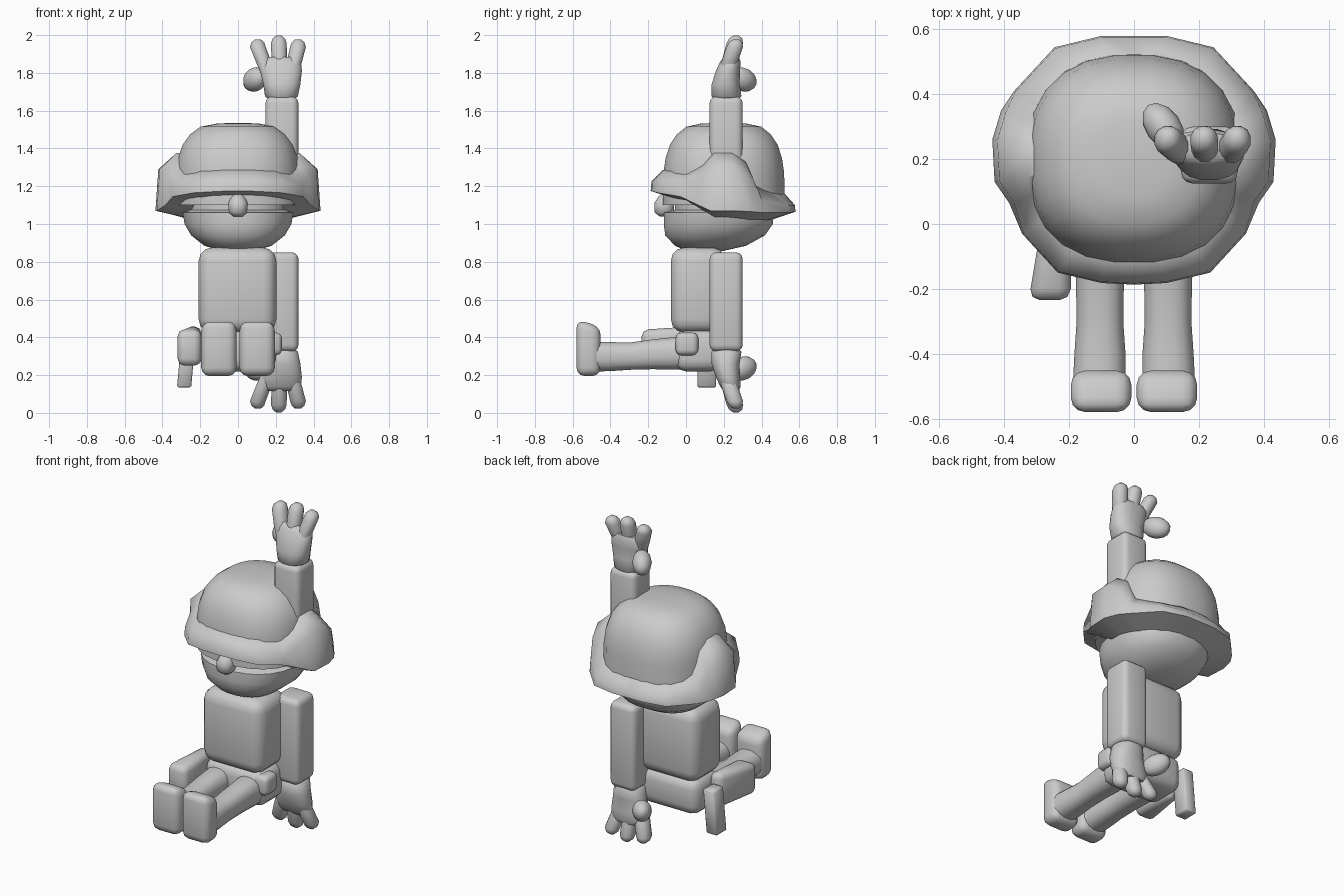
import bpy, math
from mathutils import Matrix

if "Cube" in bpy.data.objects:
    bpy.data.objects.remove(bpy.data.objects["Cube"])

grey = bpy.data.materials.new("plain_grey")
grey.diffuse_color = (0.6, 0.6, 0.6, 1)
grey.use_nodes = True
grey.node_tree.nodes["Principled BSDF"].inputs["Base Color"].default_value = grey.diffuse_color


def finish(ob, angle=50):
    ob.data.materials.append(grey)
    bpy.ops.object.select_all(action='DESELECT')
    ob.select_set(True)
    bpy.context.view_layer.objects.active = ob
    bpy.ops.object.shade_smooth_by_angle(angle=math.radians(angle))
    return ob


def mesh(name, verts, faces, angle=50):
    me = bpy.data.meshes.new(name)
    me.from_pydata(verts, [], faces)
    ob = bpy.data.objects.new(name, me)
    bpy.context.collection.objects.link(ob)
    bpy.context.view_layer.objects.active = ob
    ob.select_set(True)
    bpy.ops.object.mode_set(mode='EDIT')
    bpy.ops.mesh.select_all(action='SELECT')
    bpy.ops.mesh.normals_make_consistent(inside=False)
    bpy.ops.object.mode_set(mode='OBJECT')
    return finish(ob, angle)


def skin(m, n):
    """Quads between m closed rings of n points."""
    return [(r * n + i, r * n + (i + 1) % n, (r + 1) * n + (i + 1) % n, (r + 1) * n + i)
            for r in range(m - 1) for i in range(n)]


def loft(name, rings, power=2.0, n=16, axis='z', angle=60):
    """Rings are (height, centre a, centre b, half a, half b)."""
    verts = []
    for h, ca, cb, ra, rb in rings:
        for i in range(n):
            t = 2 * math.pi * (i + 0.5) / n
            c, s = math.cos(t), math.sin(t)
            a = ca + ra * math.copysign(abs(c) ** (2 / power), c)
            b = cb + rb * math.copysign(abs(s) ** (2 / power), s)
            verts.append((a, b, h) if axis == 'z' else (a, h, b))
    m = len(rings)
    faces = skin(m, n) + [tuple(range(n)), tuple(range((m - 1) * n, m * n))]
    return mesh(name, verts, faces, angle)


def box(name, x, y, z, bevel, segs=3):
    """Rounded box from (min, max) extents."""
    bpy.ops.mesh.primitive_cube_add(size=1)
    ob = bpy.context.object
    ob.name = name
    ob.data.transform(Matrix.Translation([sum(e) / 2 for e in (x, y, z)])
                      @ Matrix.Diagonal([e[1] - e[0] for e in (x, y, z)] + [1]))
    mod = ob.modifiers.new("round", 'BEVEL')
    mod.width, mod.segments = bevel, segs
    bpy.ops.object.modifier_apply(modifier="round")
    return finish(ob)


def ball(name, loc, scale, rot=(0, 0, 0)):
    bpy.ops.mesh.primitive_uv_sphere_add(segments=12, ring_count=8, location=loc, rotation=rot)
    ob = bpy.context.object
    ob.name, ob.scale = name, scale
    return finish(ob, 80)


# Head: jaw, cheeks, then a step back to the eye band
head = [(.858, .09, 0, .20), (.885, .18, -.06, .32), (.94, .25, -.112, .42),
        (1.0, .285, -.12, .462), (1.06, .295, -.118, .467), (1.075, .265, -.06, .46),
        (1.22, .265, -.06, .46)]
loft("head", [(z, 0, (a + b) / 2, w, (b - a) / 2) for z, w, a, b in head], 2.3, 24, angle=50)
loft("nose", [(1.04, 0, -.11, .025, .03), (1.06, 0, -.115, .05, .052), (1.11, 0, -.115, .052, .055),
              (1.14, 0, -.10, .04, .05), (1.16, 0, -.09, .02, .04)], 2.3, 12)

# Helmet dome
dome = [(1.10, .33, .325), (1.27, .33, .322), (1.35, .32, .31), (1.42, .295, .287),
        (1.475, .255, .25), (1.515, .20, .20), (1.532, .11, .12), (1.535, .03, .03)]
loft("helmet_dome", [(z, 0, .2, rx, ry) for z, rx, ry in dome], 2.4, 24)

# Helmet rim: front brim, ear covers and neck guard; rows are
# x, y of the edge, height of bottom, height of outer top, height where it meets the dome
half = [(.0, -.187, 1.165, 1.225, 1.285), (.10, -.182, 1.163, 1.225, 1.285),
        (.235, -.15, 1.155, 1.22, 1.28), (.345, -.03, 1.135, 1.20, 1.265),
        (.385, .065, 1.09, 1.25, 1.31), (.43, .13, 1.06, 1.29, 1.375),
        (.437, .26, 1.06, 1.29, 1.375), (.41, .35, 1.055, 1.24, 1.33),
        (.37, .41, 1.05, 1.12, 1.20), (.245, .545, 1.05, 1.10, 1.16),
        (.10, .58, 1.055, 1.10, 1.16), (0, .58, 1.055, 1.10, 1.16)]
rim = half + [(-r[0],) + r[1:] for r in half[-2:0:-1]]
rings = [[], [], [], [], []]
for x, y, lo, hi, top in rim:
    dx, dy = x, y - .2
    reach = (abs(dx / .33) ** 2.4 + abs(dy / .325) ** 2.4) ** (-1 / 2.4)
    on = lambda f, z: (dx * f, .2 + dy * f, z)
    rings[0].append(on(reach * .9, top))
    rings[1].append(on(reach * .995, top))
    rings[2].append(on(.965 if hi > 1.23 else .99, hi))
    rings[3].append(on(1, lo + .01))
    rings[4].append(on(reach * .8, lo - .03))
mesh("helmet_rim", sum(rings, []), skin(5, len(rim)), 45)

# Torso, hips and belt pouch
box("torso", (-.208, .203), (-.08, .21), (.425, .875), .07)
box("hips", (-.2, .2), (-.06, .19), (.22, .44), .06)
box("belt_pouch", (.13, .232), (-.055, .065), (.305, .425), .03)

# Legs and upright feet
for s, side in ((-1, "right"), (1, "left")):
    loft(side + "_leg", [(.08, s * .10, .315, .08, .08), (0, s * .105, .318, .085, .09),
                         (-.18, s * .105, .31, .075, .08), (-.30, s * .105, .30, .073, .073),
                         (-.40, s * .105, .298, .08, .078), (-.48, s * .107, .298, .082, .08)],
         2.5, 16, 'y')
    foot = box(side + "_foot", sorted((s * .008, s * .195)), (-.58, -.452), (.195, .495), .045)
    for v in foot.data.vertices:
        if v.co.z > .4:
            v.co.z -= (v.co.y + .58) * .3

# Both arms are on one side: one hangs, its twin is flipped about mid height
for up, tag in ((False, "hanging"), (True, "raised")):
    parts = [
        box(tag + "_arm", (.145, .32), (.125, .30), (.325, .85), .035),
        loft(tag + "_palm", [(.345, .23, .215, .06, .06), (.325, .23, .215, .088, .08),
                             (.26, .232, .21, .10, .075), (.19, .228, .222, .112, .065),
                             (.14, .225, .235, .11, .055), (.115, .225, .24, .09, .04)], 2.4)]
    # Fingers as (tip x, base x, tip height)
    for i, (tx, bx, tz) in enumerate(((.105, .148, .022), (.216, .22, .003), (.318, .29, .022))):
        parts.append(loft(f"{tag}_finger_{i + 1}", [
            (.20, bx, .22, .03, .04), (.14, bx * .7 + tx * .3, .232, .042, .045),
            (tz + .04, tx, .258, .043, .045), (tz + .015, tx, .263, .034, .036),
            (tz, tx, .265, .015, .016)], 2.2, 12))
    parts.append(ball(tag + "_thumb", (.09, .30, .235), (.055, .085, .062), (math.radians(20), 0, math.radians(35))))
    if up:
        flip = Matrix.Translation((0, 0, 2)) @ Matrix.Diagonal((1, 1, -1, 1))
        for ob in parts:
            bpy.context.view_layer.update()
            ob.data.transform(flip @ ob.matrix_world)
            ob.matrix_world = Matrix()
            ob.data.flip_normals()

# Holster at the hip with a slanted grip behind it
hol = box("holster", (-.325, -.195), (-.235, .06), (.25, .44), .035, 2)
for v in hol.data.vertices:
    v.co.z += .02 * (v.co.y + .235) / .3 if v.co.z > .34 else 0
    v.co.x += .05 * (v.co.y + .235) / .3 * (v.co.x < -.26)
grip = box("grip", (-.30, -.225), (.06, .16), (.135, .40), .008, 1)
for v in grip.data.vertices:
    v.co.x -= .06 * max(0, .3 - v.co.z) / .17 * .4
